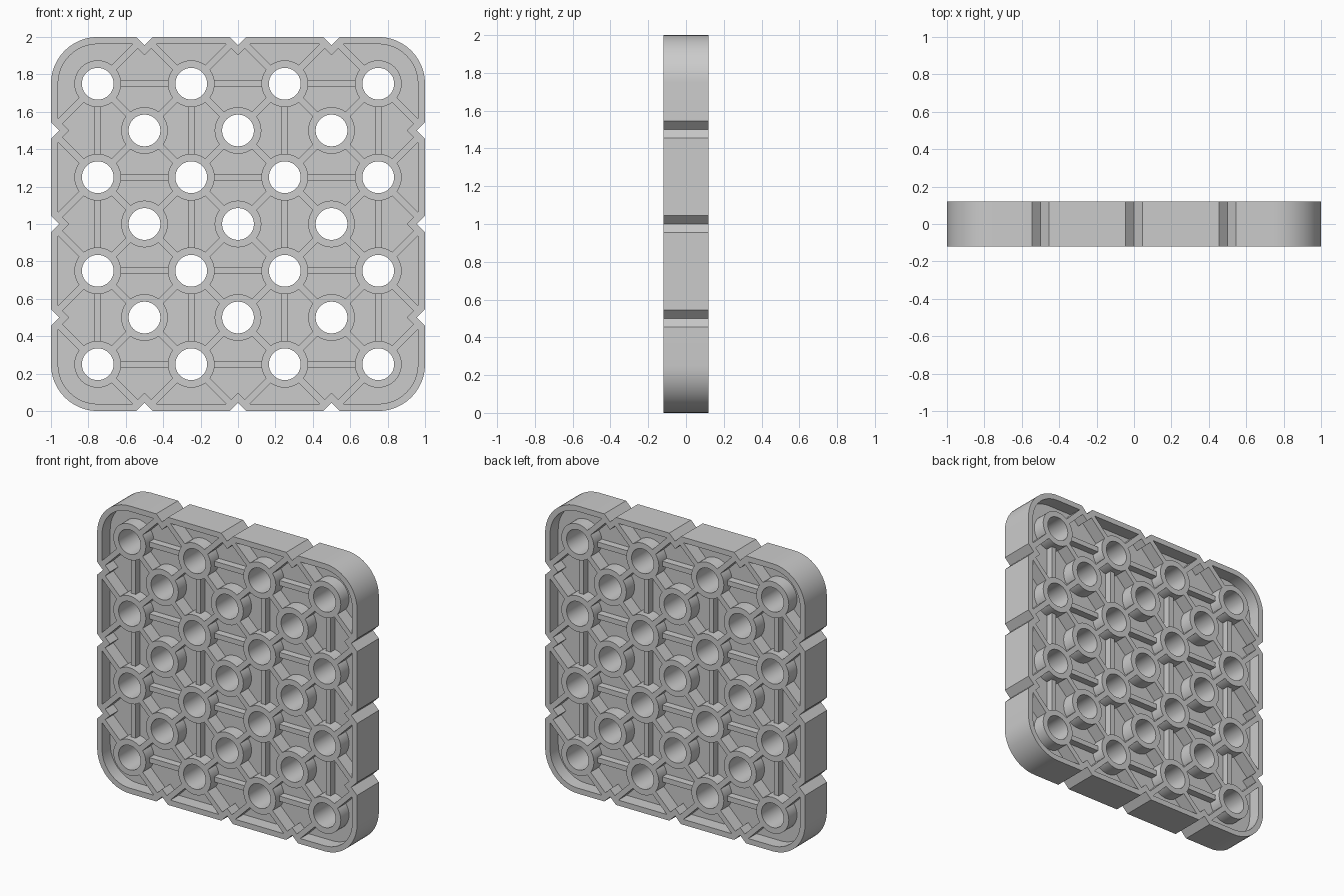
import bpy, bmesh
from math import sin, cos, pi, atan2, sqrt
from mathutils import Matrix, Vector

if "Cube" in bpy.data.objects:
    bpy.data.objects.remove(bpy.data.objects["Cube"])

HALF = 0.12      # half thickness of the plate
FLOOR = 0.03     # half thickness of the web
BORE, BOSS = 0.085, 0.125


def circle(cx, cy, r, n=40):
    return [(cx + r * cos(2 * pi * i / n), cy + r * sin(2 * pi * i / n)) for i in range(n)]


def outline(inset):
    """Rounded square with three V notches on each side, offset inwards."""
    e, r, d = 1 - inset, 0.25 - inset, 0.045 + 0.414 * inset
    side = [(0.75 + r * cos(i * pi / 24), 0.75 + r * sin(i * pi / 24)) for i in range(13)]
    for x in (0.5, 0, -0.5):
        side += [(x + d, e), (x, e - d), (x - d, e)]
    pts = []
    for k in range(4):
        c, s = (1, 0, -1, 0)[k], (0, 1, 0, -1)[k]
        pts += [(c * x - s * y, s * x + c * y) for x, y in side]
    return pts


def stand(ob):
    """Weld, turn the flat drawing upright and shade."""
    bm = bmesh.new()
    bm.from_mesh(ob.data)
    bmesh.ops.remove_doubles(bm, verts=bm.verts, dist=1e-5)
    bmesh.ops.recalc_face_normals(bm, faces=bm.faces)
    bm.transform(Matrix.Translation((0, 0, 1)) @ Matrix.Rotation(pi / 2, 4, 'X'))
    bm.to_mesh(ob.data)
    bm.free()
    bpy.ops.object.select_all(action='DESELECT')
    ob.select_set(True)
    bpy.context.view_layer.objects.active = ob
    bpy.ops.object.shade_smooth_by_angle(angle=0.5)


def slab(name, loops, half):
    """Filled 2D drawing (inner loops become holes) extruded both ways."""
    cu = bpy.data.curves.new(name, 'CURVE')
    cu.dimensions, cu.fill_mode, cu.extrude = '2D', 'BOTH', half
    for pts in loops:
        sp = cu.splines.new('POLY')
        sp.points.add(len(pts) - 1)
        for p, (x, y) in zip(sp.points, pts):
            p.co = (x, y, 0, 1)
        sp.use_cyclic_u = True
    ob = bpy.data.objects.new(name, cu)
    bpy.context.collection.objects.link(ob)
    bpy.ops.object.select_all(action='DESELECT')
    ob.select_set(True)
    bpy.context.view_layer.objects.active = ob
    bpy.ops.object.convert(target='MESH')
    stand(bpy.context.view_layer.objects.active)


def ribs(name, bars, half, width=0.036):
    """Straight bars given as (centre, direction, start, end)."""
    bm = bmesh.new()
    for (cx, cy), (dx, dy), a, b in bars:
        d = Vector((dx, dy, 0)).normalized()
        m = (Matrix.Translation(Vector((cx, cy, 0)) + d * (a + b) / 2)
             @ Matrix.Rotation(atan2(dy, dx), 4, 'Z')
             @ Matrix.Diagonal((b - a, width, 2 * half, 1)))
        bmesh.ops.create_cube(bm, size=1, matrix=m)
    me = bpy.data.meshes.new(name)
    bm.to_mesh(me)
    bm.free()
    ob = bpy.data.objects.new(name, me)
    bpy.context.collection.objects.link(ob)
    stand(ob)


outer = (-0.75, -0.25, 0.25, 0.75)
inner = (-0.5, 0, 0.5)
grid4 = [(x, y) for x in outer for y in outer]
grid3 = [(x, y) for x in inner for y in inner]

# Rim, web and hole bosses
slab("rim", [outline(0), outline(0.038)], HALF)
slab("web", [outline(0.02)] + [circle(x, y, 0.115) for x, y in grid4 + grid3], FLOOR)
slab("bosses", [circle(x, y, r) for x, y in grid4 + grid3 for r in (BOSS, BORE)], HALF)

# Straight ribs between the bosses of the four by four grid
edge = BOSS - 0.0015
bars = []
for a in outer:
    for b in outer[:-1]:
        bars.append(((b, a), (1, 0), edge, 0.5 - edge))
        bars.append(((a, b), (0, 1), edge, 0.5 - edge))
ribs("straight_ribs", bars, 0.08)

# Diagonal ribs between the two grids, and out to the notches
diag = [(c, (sx, sy), edge, sqrt(0.125) - edge)
        for c in grid3 for sx in (-1, 1) for sy in (-1, 1)]
for n in inner:
    for s in (-1, 1):
        for e in (-1, 1):
            diag.append(((n - s * 0.25, e * 0.75), (s, e), edge, 0.285))
            diag.append(((e * 0.75, n - s * 0.25), (e, s), edge, 0.285))
ribs("diagonal_ribs", diag, HALF)
